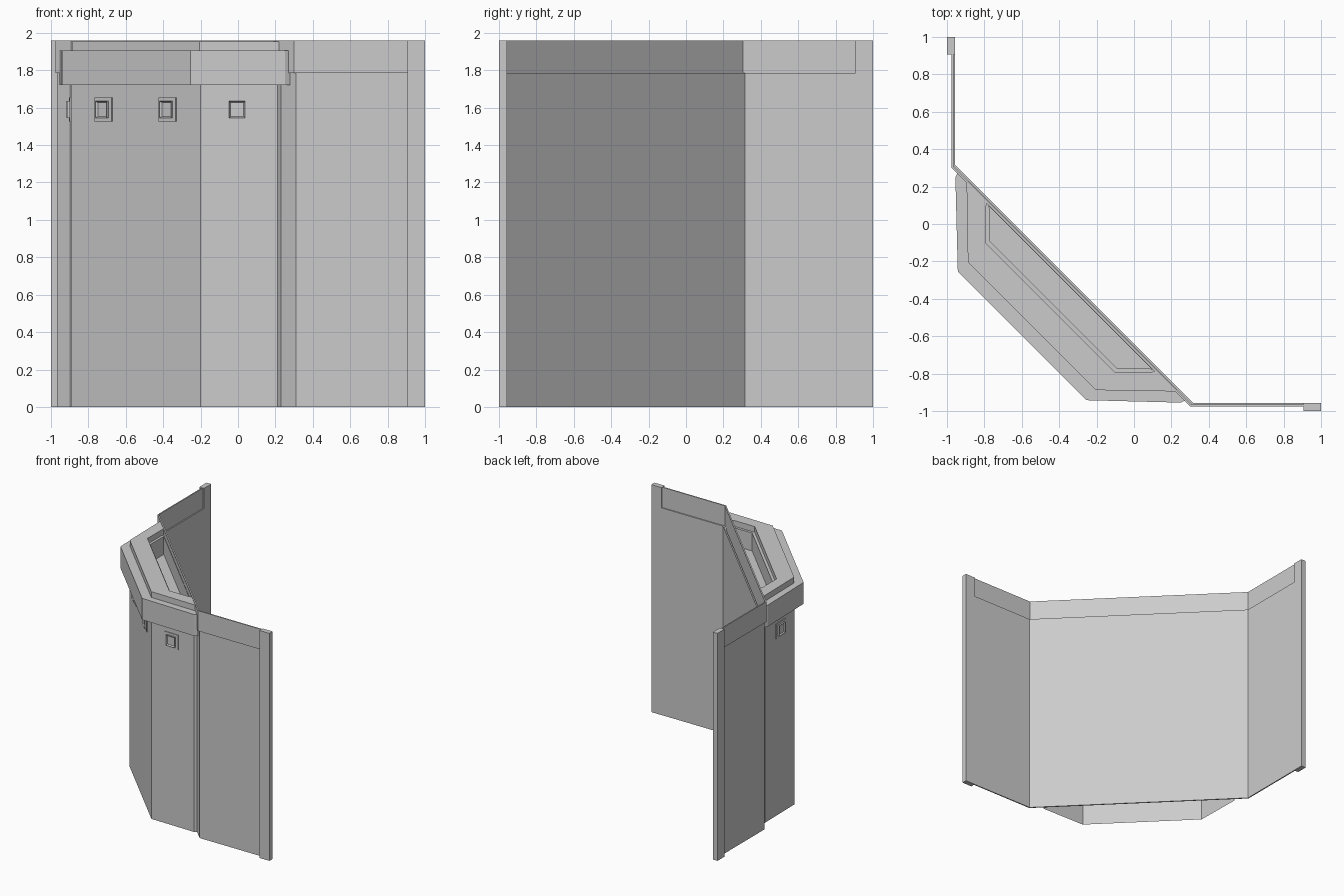
import bpy, bmesh
from math import radians
from mathutils import Matrix

cube = bpy.data.objects.get("Cube")
if cube:
    bpy.data.objects.remove(cube)

grey = bpy.data.materials.new("light_grey")
grey.use_nodes = True
COLOUR = (0.6, 0.6, 0.6, 1)
grey.diffuse_color = COLOUR
grey.node_tree.nodes["Principled BSDF"].inputs["Base Color"].default_value = COLOUR


def finish(name, bm, matrix=Matrix()):
    bmesh.ops.recalc_face_normals(bm, faces=bm.faces)
    mesh = bpy.data.meshes.new(name)
    bm.to_mesh(mesh)
    bm.free()
    mesh.materials.append(grey)
    obj = bpy.data.objects.new(name, mesh)
    obj.matrix_world = matrix
    bpy.context.collection.objects.link(obj)
    return obj


def mirrored(half):
    """Complete a plan path by reflecting it across the diagonal x = y."""
    return half + [(y, x) for x, y in reversed(half)]


def ring(name, outer, inner, z0, z1, closed=True):
    """Extrude the strip between two matching plan paths."""
    bm = bmesh.new()
    loops = [[bm.verts.new((x, y, z)) for x, y in path]
             for path, z in ((outer, z0), (outer, z1), (inner, z1), (inner, z0))]
    n = len(outer)
    for i in range(n if closed else n - 1):
        j = (i + 1) % n
        for a, b in zip(loops, loops[1:] + loops[:1]):
            bm.faces.new((a[i], a[j], b[j], b[i]))
    if not closed:
        bm.faces.new([loop[0] for loop in loops])
        bm.faces.new([loop[-1] for loop in loops])
    return finish(name, bm)


# Folded wall: main panel with a set-back band along the top
def wall(name, outer, inner, z0, z1):
    paths = [mirrored([(1, -c), (k, -c)]) for c, k in (outer, inner)]
    ring(name, *paths, z0, z1, closed=False)


wall("wall_panel", (0.967, 0.311), (0.957, 0.316), 0, 1.785)
wall("wall_top_band", (0.976, 0.300), (0.966, 0.306), 1.785, 1.96)

# End posts
for name, x, y in (("left_end_post", 0.9525, -0.978), ("rear_end_post", -0.978, 0.9525)):
    bm = bmesh.new()
    bmesh.ops.create_cube(bm, size=1)
    wide, thin = 0.095, 0.044
    size = (wide, thin, 1.96) if x > 0 else (thin, wide, 1.96)
    bmesh.ops.scale(bm, vec=size, verts=bm.verts)
    finish(name, bm, Matrix.Translation((x, y, 0.98)))

# Body shell: open underneath, capped below the rim
bm = bmesh.new()
plan = mirrored([(0.23, -0.886), (0.21, -0.9), (-0.2, -0.893)])
low = [bm.verts.new((x, y, 0)) for x, y in plan]
high = [bm.verts.new((x, y, 1.75)) for x, y in plan]
for i in range(len(plan) - 1):
    bm.faces.new((low[i], low[i + 1], high[i + 1], high[i]))
bm.faces.new(high)
finish("body_shell", bm)

# Two-tier rim around the well
ring("lower_rim",
     mirrored([(0.278, -0.94), (0.25, -0.955), (-0.255, -0.942)]),
     mirrored([(0.1, -0.78), (0.085, -0.772), (-0.09, -0.772)]), 1.72, 1.905)
ring("upper_rim",
     mirrored([(0.23, -0.892), (0.215, -0.895), (-0.205, -0.888)]),
     mirrored([(0.11, -0.787), (0.09, -0.793), (-0.1, -0.793)]), 1.9, 1.955)


# Buttons: flat plate with a raised, hollowed block
def button(name, x, y, angle):
    place = Matrix.Translation((x, y, 1.59)) @ Matrix.Rotation(radians(angle), 4, 'Z')
    for part, size in (("plate", (0.13, 0.012, 0.13)), ("block", (0.085, 0.04, 0.09))):
        bm = bmesh.new()
        bmesh.ops.create_cube(bm, size=1)
        bmesh.ops.scale(bm, vec=size, verts=bm.verts)
        if part == "block":
            bm.normal_update()
            front = [f for f in bm.faces if f.normal.y < -0.9]
            bmesh.ops.inset_region(bm, faces=front, thickness=0.012)
            bmesh.ops.translate(bm, vec=(0, 0.01, 0),
                                verts=list({v for f in front for v in f.verts}))
        finish(name + "_" + part, bm, place)


button("front_button", -0.005, -0.896, -1)
button("inner_button", -0.375, -0.718, -45)
button("outer_button", -0.718, -0.375, -45)
button("side_button", -0.896, -0.005, -89)
